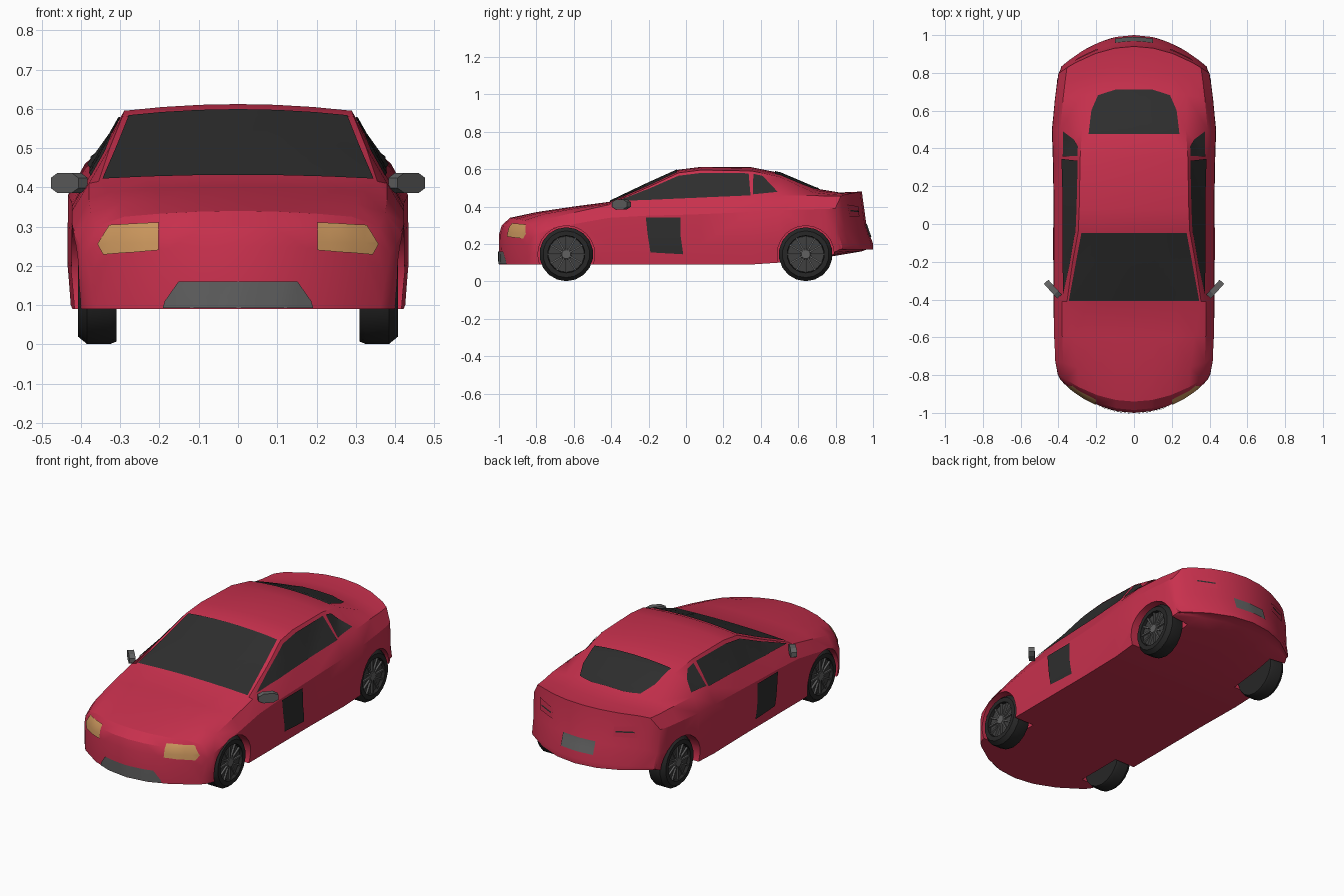
import bpy, bmesh, math
from mathutils import Vector, Matrix
from mathutils.bvhtree import BVHTree

cube = bpy.data.objects.get("Cube")
if cube:
    bpy.data.objects.remove(cube, do_unlink=True)


def material(name, r, g, b):
    mat = bpy.data.materials.new(name)
    mat.use_nodes = True
    mat.diffuse_color = (r, g, b, 1)
    shader = next(n for n in mat.node_tree.nodes if n.type == 'BSDF_PRINCIPLED')
    shader.inputs["Base Color"].default_value = (r, g, b, 1)
    shader.inputs["Roughness"].default_value = 0.6
    return mat


red = material("red paint", 0.58, 0.03, 0.075)
glass = material("dark glass", 0.027, 0.027, 0.027)
rubber = material("black rubber", 0.02, 0.02, 0.02)
rim_grey = material("dark rim grey", 0.05, 0.05, 0.05)
grey = material("trim grey", 0.12, 0.12, 0.12)
amber = material("amber lamp", 0.6, 0.31, 0.11)


def finish(name, bm, mat, smooth=None, fix_normals=True):
    """Turn a bmesh into a named object, optionally smooth shaded."""
    if fix_normals:
        bmesh.ops.recalc_face_normals(bm, faces=bm.faces[:])
    mesh = bpy.data.meshes.new(name)
    bm.to_mesh(mesh)
    bm.free()
    mesh.materials.append(mat)
    obj = bpy.data.objects.new(name, mesh)
    bpy.context.collection.objects.link(obj)
    if smooth:
        activate(obj)
        bpy.ops.object.shade_smooth_by_angle(angle=math.radians(smooth))
    return obj


def activate(obj):
    bpy.ops.object.select_all(action='DESELECT')
    obj.select_set(True)
    bpy.context.view_layer.objects.active = obj


# Body stations: y, half width, floor, belt height, roof half width, roof edge, roof centre
STATIONS = [
    (-1, .37, .09, .22, .26, .24, .25),
    (-.985, .39, .09, .27, .28, .285, .3),
    (-.94, .405, .09, .3, .29, .325, .34),
    (-.8, .42, .09, .335, .3, .36, .37),
    (-.6, .425, .09, .37, .32, .39, .4),
    (-.41, .425, .09, .41, .355, .415, .425),
    (-.2, .425, .09, .425, .325, .505, .525),
    (-.04, .425, .09, .43, .295, .58, .597),
    (.08, .425, .09, .435, .29, .595, .612),
    (.35, .43, .09, .45, .285, .59, .61),
    (.5, .435, .1, .46, .275, .56, .58),
    (.7, .42, .12, .46, .28, .475, .495),
    (.82, .41, .14, .455, .3, .465, .475),
    (.94, .4, .16, .455, .31, .465, .48),
    (.965, .39, .17, .28, .3, .29, .3),
    (1, .385, .17, .19, .28, .195, .2),
]


def half_section(y, w, floor, belt, roof_w, edge, top):
    """Half outline from floor centre, up the side, to roof centre."""
    shoulder = floor + 0.78 * (belt - floor)
    sill = floor + 0.4 * (shoulder - floor)
    pts = [(w * 0.98 * u, floor) for u in (0, .33, .66, 1)]
    pts += [(w, sill), (w * 0.995, shoulder), (w - 0.045, belt)]
    pts += [(roof_w * u, edge + (top - edge) * (1 - u * u)) for u in (1, .66, .33, 0)]
    # The nose and tail curve back towards the sides
    bend = max(0, (abs(y) - 0.45) / 0.55) ** 2 * math.copysign(0.18, y)
    return [(x, y - bend * (x / 0.4) ** 2, z) for x, z in pts]


bm = bmesh.new()
rings = [[bm.verts.new(p) for p in half_section(*s)] for s in STATIONS]
for a, b in zip(rings, rings[1:]):
    for i in range(10):
        bm.faces.new((a[i], a[i + 1], b[i + 1], b[i]))
for ring in (rings[0], rings[-1]):
    for i in range(4):
        bm.faces.new((ring[i], ring[i + 1], ring[9 - i], ring[10 - i]))
    bm.faces.new(ring[4:7])
bmesh.ops.mirror(bm, geom=bm.verts[:] + bm.edges[:] + bm.faces[:],
                 axis='X', merge_dist=0.0005)
bmesh.ops.recalc_face_normals(bm, faces=bm.faces[:])
surface = BVHTree.FromBMesh(bm)
body = finish("car_body", bm, red)

# Wheel arches are cut out of the body
AXLE, HUB_Z = 0.64, 0.145
for side in (-1, 1):
    for y in (-AXLE, AXLE):
        bm = bmesh.new()
        place = Matrix.Translation((side * 0.4, y, HUB_Z)) @ Matrix.Rotation(math.pi / 2, 4, 'Y')
        bmesh.ops.create_cone(bm, cap_ends=True, segments=24, radius1=.152,
                              radius2=.152, depth=0.22, matrix=place)
        cutter = finish("arch_cutter", bm, red)
        cutter.hide_render = True
        mod = body.modifiers.new("arch", 'BOOLEAN')
        mod.object = cutter
        mod.operation = 'DIFFERENCE'
        mod.solver = 'EXACT'
        activate(body)
        bpy.ops.object.modifier_apply(modifier=mod.name)
        bpy.data.objects.remove(cutter, do_unlink=True)
activate(body)
bpy.ops.object.shade_smooth_by_angle(angle=math.radians(28))

# Directions from which a flat outline is laid onto the body
VIEWS = {
    "front": (lambda u, v: (u, -3, v), (0, 1, 0)),
    "back": (lambda u, v: (u, 3, v), (0, -1, 0)),
    "top": (lambda u, v: (u, v, 3), (0, 0, -1)),
    "left": (lambda u, v: (3, u, v), (-1, 0, 0)),
    "right": (lambda u, v: (-3, u, v), (1, 0, 0)),
}


def panel(name, view, outline, mat, lift=0.005, step=0.03):
    """Thin plate that follows the body surface inside an outline."""
    place, ray = VIEWS[view]
    ray = Vector(ray)
    bm = bmesh.new()
    bm.faces.new([bm.verts.new((u, v, 0)) for u, v in outline])
    for axis in (0, 1):
        normal = (1, 0, 0) if axis == 0 else (0, 1, 0)
        low, high = min(p[axis] for p in outline), max(p[axis] for p in outline)
        for k in range(1, int((high - low) / step) + 1):
            cut = Vector(normal) * (low + k * step)
            bmesh.ops.bisect_plane(bm, geom=bm.verts[:] + bm.edges[:] + bm.faces[:],
                                   plane_co=cut, plane_no=normal)
    bmesh.ops.triangulate(bm, faces=bm.faces[:])
    missed = []
    for v in bm.verts:
        hit, normal, _, _ = surface.ray_cast(Vector(place(v.co.x, v.co.y)), ray)
        if hit is None:
            missed.append(v)
        else:
            v.co = hit + normal * lift
    bmesh.ops.delete(bm, geom=missed, context='VERTS')
    for f in bm.faces:
        f.normal_update()
        if f.normal.dot(ray) > 0:
            f.normal_flip()
    return finish(name, bm, mat, smooth=30, fix_normals=False)


def symmetric(half):
    """Complete a right-hand outline with its mirror image."""
    return half + [(-u, v) for u, v in reversed(half)]


# Centre panels
panel("windshield", "top", symmetric([(.345, -.405), (.278, -.045)]), glass)
panel("rear_window", "top",
      symmetric([(.24, .475), (.225, .6), (.19, .68), (.1, .71)]), glass)
panel("lower_grille", "front", symmetric([(.19, .093), (.185, .11), (.15, .16)]), grey)
panel("number_plate", "back", symmetric([(.1, .235), (.1, .305)]), grey)

# Side glass, door panel and lamps
DOOR_GLASS = [(-.37, .425), (-.2, .492), (-.04, .562), (.08, .577),
              (.335, .575), (.345, .457), (0, .442)]
QUARTER_GLASS = [(.36, .572), (.41, .56), (.49, .475), (.357, .462)]
DOOR_PANEL = [(-.215, .342), (-.03, .342), (-.03, .25), (-.015, .145),
              (-.19, .155), (-.205, .25)]
HEADLIGHT = [(.2, .24), (.34, .228), (.355, .255), (.325, .302), (.2, .308)]
TAIL_LAMP = [(.19, .345), (.3, .345), (.31, .41), (.19, .4)]
TAIL_SLOT = [(.2, .37), (.29, .372), (.29, .38), (.2, .378)]
for side, s in (("left", 1), ("right", -1)):
    panel(side + "_door_window", side, DOOR_GLASS, glass)
    panel(side + "_quarter_window", side, QUARTER_GLASS, glass)
    panel(side + "_door_panel", side, DOOR_PANEL, glass)
    panel(side + "_headlight", "front", [(s * u, v) for u, v in HEADLIGHT], amber)
    panel(side + "_tail_lamp", "back", [(s * u, v) for u, v in TAIL_LAMP], red)
    panel(side + "_tail_slot", "back", [(s * u, v) for u, v in TAIL_SLOT], glass, 0.008)


def lathe(name, profile, place, mat):
    """Spin (radius, x) points around the axle."""
    bm = bmesh.new()
    vs = [bm.verts.new((x, 0, r)) for r, x in profile]
    es = [bm.edges.new(pair) for pair in zip(vs, vs[1:])]
    bmesh.ops.spin(bm, geom=vs + es, cent=(0, 0, 0), axis=(1, 0, 0),
                   angle=math.tau, steps=18)
    bmesh.ops.remove_doubles(bm, verts=bm.verts[:], dist=0.0005)
    bmesh.ops.transform(bm, matrix=place, verts=bm.verts[:])
    return finish(name, bm, mat, smooth=30)


# Wheels: tyre, rim disc and spokes
TYRE = [(0, .31), (.138, .31), (.144, .325), (.144, .385), (.125, .408),
        (.1, .408), (.098, .385), (0, .385)]
for side, s in (("left", 1), ("right", -1)):
    for end, y in (("front", -AXLE), ("rear", AXLE)):
        name = end + "_" + side
        place = Matrix.Translation((0, y, HUB_Z)) @ Matrix.Diagonal((s, 1, 1, 1))
        lathe(name + "_tyre", TYRE, place, rubber)
        lathe(name + "_rim", [(.098, .385), (.096, .391), (0, .391)], place, rim_grey)
        lathe(name + "_hub", [(.03, .39), (.024, .403), (0, .403)], place, grey)
        bm = bmesh.new()
        for k in range(12):
            spoke = (place @ Matrix.Rotation(k * math.tau / 12, 4, 'X')
                     @ Matrix.Translation((.395, 0, .06))
                     @ Matrix.Diagonal((.012, .009, .076, 1)))
            bmesh.ops.create_cube(bm, size=1, matrix=spoke)
        finish(name + "_spokes", bm, grey)

    # Door mirror, angled outwards, with a tapered outer end
    bm = bmesh.new()
    bmesh.ops.create_cube(bm, size=1)
    bmesh.ops.bevel(bm, geom=[e for e in bm.edges if abs(e.verts[0].co.y - e.verts[1].co.y) > .5],
                    offset=0.25, segments=1, affect='EDGES')
    place = (Matrix.Diagonal((s, 1, 1, 1)) @ Matrix.Translation((.43, -.345, .411))
             @ Matrix.Rotation(math.radians(48), 4, 'Z')
             @ Matrix.Diagonal((.105, .032, .052, 1)))
    bmesh.ops.transform(bm, matrix=place, verts=bm.verts[:])
    finish(side + "_door_mirror", bm, grey)
